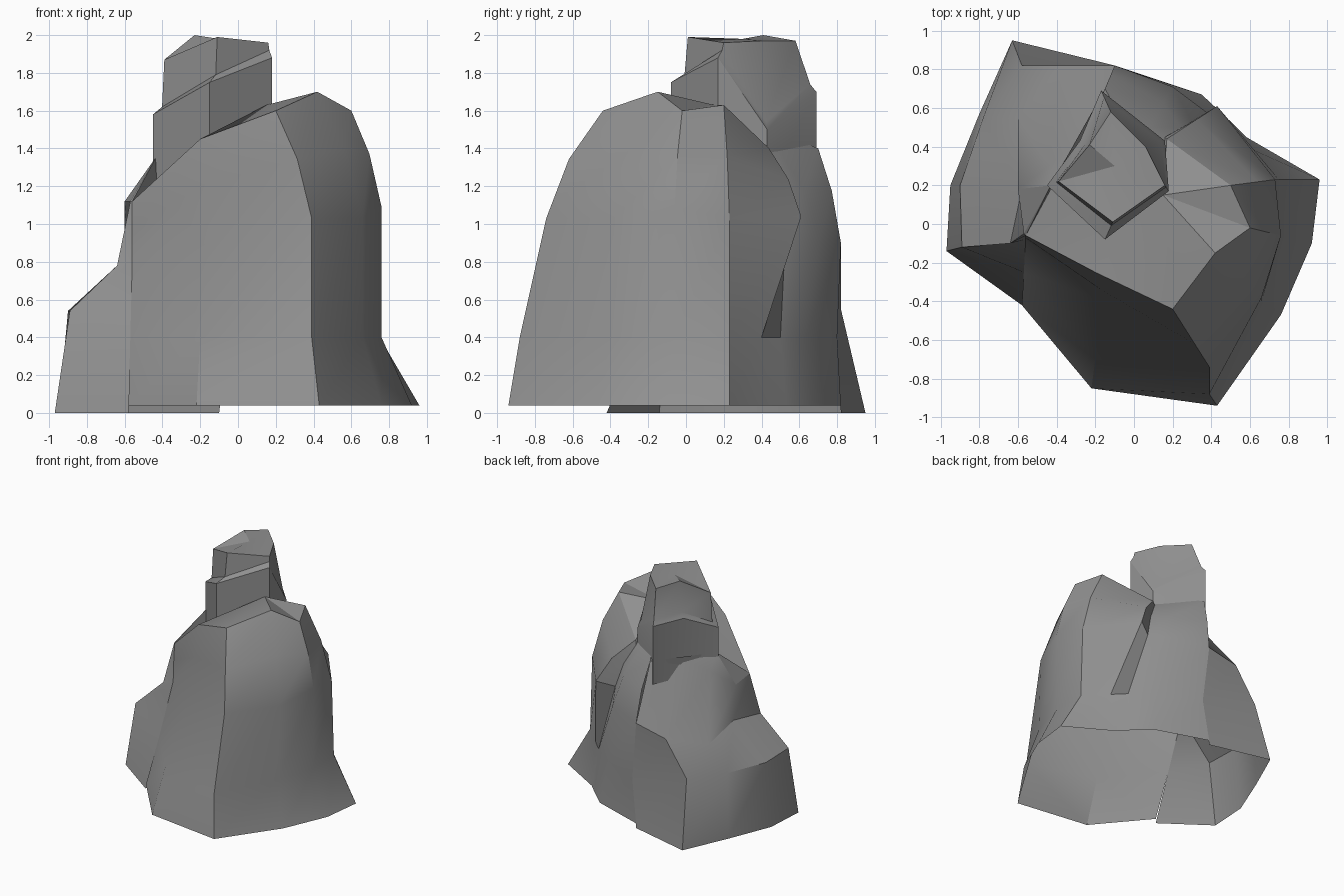
import bpy
import bmesh
import math
from mathutils import Vector

# Remove the default cube only
default_cube = bpy.data.objects.get("Cube")
if default_cube:
    bpy.data.objects.remove(default_cube, do_unlink=True)

# Single stone colour
STONE = (0.28, 0.28, 0.28, 1)
stone = bpy.data.materials.new("grey_stone")
stone.use_nodes = True
stone.diffuse_color = STONE
shader = stone.node_tree.nodes["Principled BSDF"]
shader.inputs["Base Color"].default_value = STONE
shader.inputs["Roughness"].default_value = 0.9


def loft_ridges(name, ridge_lines, peak, closed):
    """Skin neighbouring ridge lines and fan the top to a peak."""
    bm = bmesh.new()
    ridges = [[bm.verts.new(point) for point in line] for line in ridge_lines]
    summit = bm.verts.new(peak)
    for ridge, neighbour in zip(ridges, ridges[1:] + ridges[:1]):
        bm.faces.new((ridge[-1], neighbour[-1], summit))
        if neighbour is ridges[0] and not closed:
            continue
        lower = zip(ridge, neighbour)
        upper = zip(neighbour[1:], ridge[1:])
        for (near, far), (far_top, near_top) in zip(lower, upper):
            bm.faces.new((near, far, far_top, near_top))
    mesh = bpy.data.meshes.new(name)
    bm.to_mesh(mesh)
    bm.free()
    mesh.materials.append(stone)
    rock = bpy.data.objects.new(name, mesh)
    bpy.context.scene.collection.objects.link(rock)
    bpy.ops.object.select_all(action="DESELECT")
    rock.select_set(True)
    bpy.context.view_layer.objects.active = rock
    bpy.ops.object.shade_smooth_by_angle(angle=math.radians(28))


def boulder_ridge(foot, hem, waist, rim):
    """Flared foot, upright wall to the waist, then curving in to the rim."""
    start, end = Vector(waist), Vector(rim)
    shoulder = start.lerp(end, 0.4)
    shoulder.z = start.lerp(end, 0.55).z
    return [(*foot, 0.04), (*hem, 0.4), start, shoulder, end]


def ledge_ridge(foot, rim, inner, collar):
    """Outer wall, sloping shelf, then the wall rising to the spire."""
    return [(*foot, 0), rim, inner, collar]


def spire_ridge(corner, step, inset, crown, top):
    """Upright wall, a step of given inset, then a slimmer upper wall."""
    wide, slim = Vector(corner), Vector(crown)
    return [(*wide, 1.2), (*wide, step), (*wide.lerp(slim, inset), step + 0.04), (*slim, top)]


# Front boulder, counterclockwise from its left-hand front wall
boulder = [
    boulder_ridge(foot=(-0.58, -0.42), hem=(-0.57, -0.25), waist=(-0.56, -0.08, 0.8), rim=(-0.56, -0.06, 1.12)),
    boulder_ridge(foot=(-0.22, -0.85), hem=(-0.2, -0.7), waist=(-0.15, -0.4, 0.92), rim=(-0.2, -0.25, 1.45)),
    boulder_ridge(foot=(0.43, -0.94), hem=(0.39, -0.88), waist=(0.39, -0.74, 1.03), rim=(0.2, -0.44, 1.6)),
    boulder_ridge(foot=(0.76, -0.47), hem=(0.66, -0.4), waist=(0.66, -0.38, 1.03), rim=(0.42, -0.15, 1.7)),
    boulder_ridge(foot=(0.92, -0.1), hem=(0.76, -0.06), waist=(0.76, -0.06, 1.09), rim=(0.6, -0.02, 1.6)),
    boulder_ridge(foot=(0.96, 0.23), hem=(0.75, 0.23), waist=(0.73, 0.23, 1.03), rim=(0.5, 0.2, 1.63)),
    boulder_ridge(foot=(0.58, 0.45), hem=(0.58, 0.4), waist=(0.43, 0.61, 1.04), rim=(0.17, 0.44, 1.4)),
    boulder_ridge(foot=(0.5, 0.53), hem=(0.48, 0.5), waist=(0.3, 0.53, 1), rim=(0.16, 0.45, 1.36)),
    boulder_ridge(foot=(0.35, 0.67), hem=(0.3, 0.63), waist=(0.2, 0.71, 0.93), rim=(0.08, 0.5, 1.38)),
    boulder_ridge(foot=(-0.1, 0.82), hem=(-0.05, 0.8), waist=(-0.1, 0.82, 0.9), rim=(-0.15, 0.7, 1.4)),
]
loft_ridges("front_boulder", boulder, peak=(0.15, 0.15, 1.63), closed=False)

# Low side ledge and the rear slope up to the spire
ledge = [
    ledge_ridge(foot=(-0.1, 0.82), rim=(-0.05, 0.8, 0.4), inner=(-0.1, 0.82, 0.9), collar=(-0.15, 0.7, 1.4)),
    ledge_ridge(foot=(-0.63, 0.95), rim=(-0.58, 0.82, 0.55), inner=(-0.38, 0.82, 0.84), collar=(-0.28, 0.43, 1.36)),
    ledge_ridge(foot=(-0.8, 0.57), rim=(-0.78, 0.55, 0.55), inner=(-0.6, 0.55, 0.75), collar=(-0.44, 0.3, 1.24)),
    ledge_ridge(foot=(-0.95, 0.2), rim=(-0.9, 0.2, 0.54), inner=(-0.58, 0.18, 0.81), collar=(-0.6, 0.18, 1.12)),
    ledge_ridge(foot=(-0.97, -0.14), rim=(-0.89, -0.12, 0.54), inner=(-0.64, -0.1, 0.78), collar=(-0.57, -0.05, 1.12)),
    ledge_ridge(foot=(-0.58, -0.42), rim=(-0.57, -0.25, 0.4), inner=(-0.56, -0.08, 0.8), collar=(-0.56, -0.06, 1.12)),
]
loft_ridges("side_ledge", ledge, peak=(-0.43, 0.2, 1.36), closed=False)

# Stepped spire
spire = [
    spire_ridge(corner=(-0.15, -0.08), step=1.75, inset=0.8, crown=(-0.11, 0.01), top=1.99),
    spire_ridge(corner=(0.18, 0.17), step=1.88, inset=0.7, crown=(0.16, 0.2), top=1.96),
    spire_ridge(corner=(0.16, 0.43), step=1.5, inset=0.2, crown=(0.06, 0.4), top=1.97),
    spire_ridge(corner=(-0.17, 0.69), step=1.7, inset=0.3, crown=(-0.12, 0.58), top=1.97),
    spire_ridge(corner=(-0.28, 0.43), step=1.7, inset=0.6, crown=(-0.23, 0.41), top=2),
    spire_ridge(corner=(-0.45, 0.2), step=1.58, inset=0.8, crown=(-0.39, 0.22), top=1.87),
]
loft_ridges("stepped_spire", spire, peak=(-0.1, 0.3, 1.98), closed=True)
